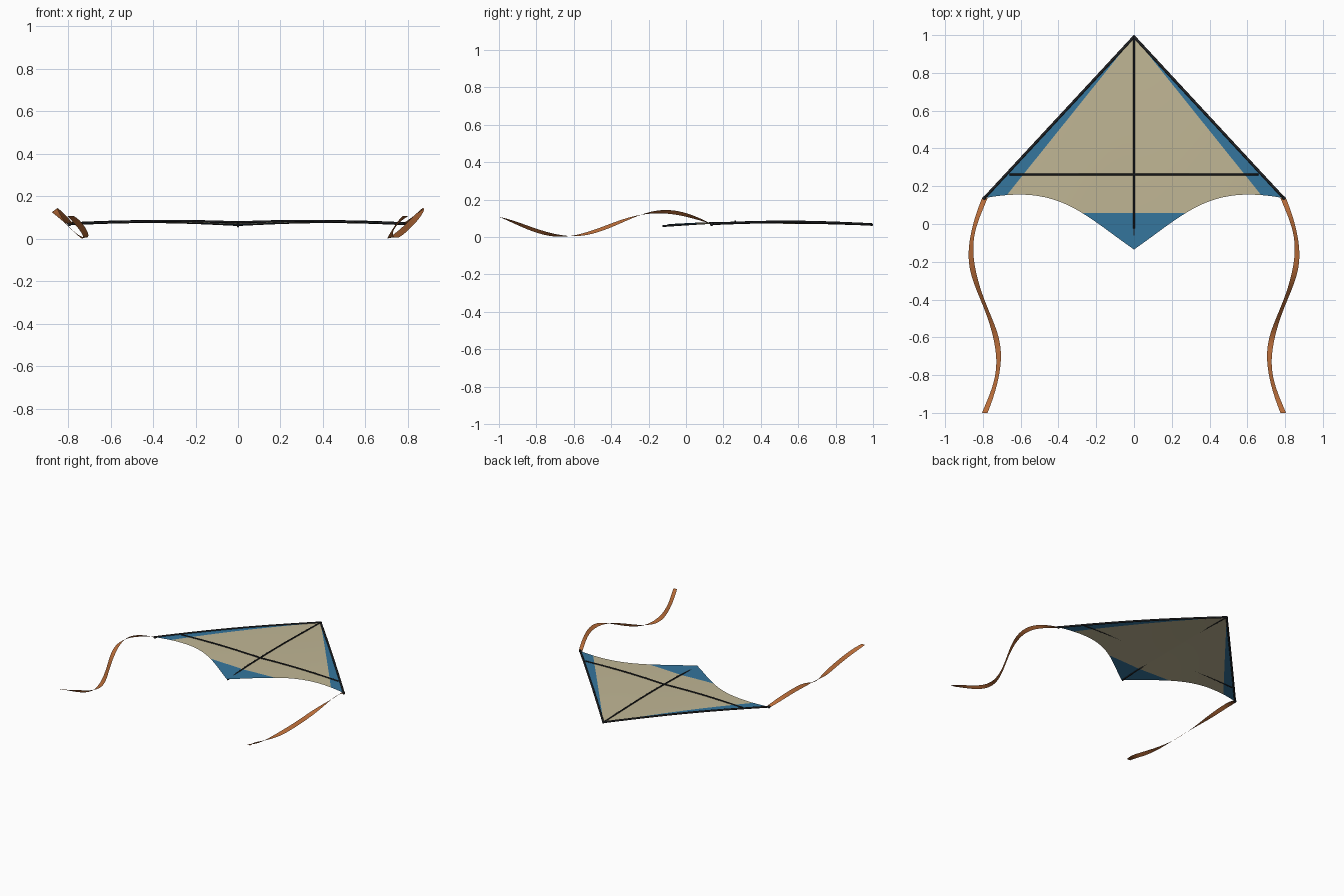
import bpy, bmesh
from math import sin, cos, pi
from mathutils import Vector
from mathutils.geometry import interpolate_bezier

if "Cube" in bpy.data.objects:
    bpy.data.objects.remove(bpy.data.objects["Cube"])


def material(name, rgb):
    m = bpy.data.materials.new(name)
    m.use_nodes = True
    m.diffuse_color = (*rgb, 1)
    m.node_tree.nodes["Principled BSDF"].inputs["Base Color"].default_value = (*rgb, 1)
    return m


CREAM = material("cream cloth", (0.53, 0.47, 0.30))
BLUE = material("blue cloth", (0.035, 0.18, 0.34))
RUST = material("rust ribbon", (0.48, 0.15, 0.04))
BLACK = material("black rod", (0.015, 0.016, 0.018))

NOSE = Vector((0, 0.992))
TIP = Vector((0.793, 0.137))
KEEL_Y = 0.057


def sail_z(x, y):
    """Height of the gently billowing cloth."""
    arch = sin(pi * min(abs(x) / TIP.x, 1))
    spine = sin(pi * (y + 0.14) / 1.14)
    return 0.066 + 0.009 * arch + 0.005 * spine


def finish(bm, name, mats):
    mesh = bpy.data.meshes.new(name)
    bm.to_mesh(mesh)
    bm.free()
    for m in mats:
        mesh.materials.append(m)
    for p in mesh.polygons:
        p.use_smooth = True
    ob = bpy.data.objects.new(name, mesh)
    bpy.context.collection.objects.link(ob)
    return ob


def strip_grid(bm, rows):
    """Join rows of points into a sheet."""
    rows = [[bm.verts.new(p) for p in row] for row in rows]
    for a, b in zip(rows, rows[1:]):
        for i in range(len(a) - 1):
            bm.faces.new((a[i], b[i], b[i + 1], a[i + 1]))


# Sail: half sheet between the leading edge and the curved trailing edge, mirrored
edge = interpolate_bezier(Vector((0, -0.135, 0)), Vector((0.28, 0.06, 0)),
                          Vector((0.4, 0.21, 0)), Vector((TIP.x, TIP.y, 0)), 25)
for side, name in ((1, "sail_left"), (-1, "sail_right")):
    rows = []
    for p in edge:
        top = NOSE.lerp(TIP, p.x / TIP.x).y
        ys = [p.y + (top - p.y) * j / 20 for j in range(21)]
        rows.append([(side * p.x, y, sail_z(p.x, y)) for y in ys])
    bm = bmesh.new()
    strip_grid(bm, rows)
    bmesh.ops.remove_doubles(bm, verts=bm.verts, dist=0.0005)
    # Seams of the blue edge panel and the blue keel panel
    seam = Vector((side * 0.847, 0.68, 0))
    apex = Vector((0, NOSE.y, 0))
    for co, no in ((apex, seam), (Vector((0, KEEL_Y, 0)), Vector((0, 1, 0)))):
        bmesh.ops.bisect_plane(bm, geom=bm.verts[:] + bm.edges[:] + bm.faces[:],
                               plane_co=co, plane_no=no, dist=1e-5)
    for f in bm.faces:
        c = f.calc_center_median()
        f.material_index = int(c.y < KEEL_Y or (c - apex).dot(seam) > 0)
        f.normal_update()
        if f.normal.z < 0:
            f.normal_flip()
    finish(bm, name, [CREAM, BLUE])


# Rods follow the cloth with a small varying offset
def rod(name, start, end, radius, lift):
    start, end = Vector(start), Vector(end)
    n, sides = 24, 8
    across = (end - start).normalized()
    across = Vector((-across.y, across.x, 0))
    bm = bmesh.new()
    rings = []
    for i in range(n + 1):
        p = start.lerp(end, i / n)
        c = Vector((p.x, p.y, sail_z(p.x, p.y) + lift(i / n)))
        ring = []
        for k in range(sides):
            a = 2 * pi * k / sides
            ring.append(bm.verts.new(c + across * radius * cos(a)
                                     + Vector((0, 0, radius * sin(a)))))
        rings.append(ring)
    for a, b in zip(rings, rings[1:]):
        for k in range(sides):
            j = (k + 1) % sides
            bm.faces.new((a[k], a[j], b[j], b[k]))
    bm.faces.new(rings[0])
    bm.faces.new(rings[-1])
    bmesh.ops.recalc_face_normals(bm, faces=bm.faces)
    finish(bm, name, [BLACK])


for side, name in ((1, "left"), (-1, "right")):
    rod("leading_edge_rod_" + name, NOSE, (side * TIP.x, TIP.y), 0.007, lambda t: 0.001)
rod("cross_rod", (-0.66, 0.263), (0.66, 0.263), 0.005, lambda t: 0.007 * sin(pi * t))
rod("spine_rod", (0, 0.98), (0, -0.125), 0.005,
    lambda t: 0.007 * sin(pi * t) if t < 0.8 else 0.0041 - 0.06 * (t - 0.8))


# Rounded joints at the nose and wing tips
def joint(name, x, y, radius):
    bm = bmesh.new()
    bmesh.ops.create_uvsphere(bm, u_segments=12, v_segments=8, radius=radius)
    bmesh.ops.translate(bm, verts=bm.verts, vec=(x, y, sail_z(x, y)))
    finish(bm, name, [BLACK])


joint("nose_joint", 0, NOSE.y, 0.008)
joint("left_tip_joint", TIP.x, TIP.y, 0.01)
joint("right_tip_joint", -TIP.x, TIP.y, 0.01)

# Trailing ribbons, waving sideways and up and down while they twist
for side, name in ((1, "left_ribbon"), (-1, "right_ribbon")):
    rows = []
    for i in range(65):
        t = i / 64
        c = Vector((side * (0.79 + 0.073 * sin(2 * pi * t)), TIP.y - (1 + TIP.y) * t,
                    0.07 + 0.065 * sin(2.2 * pi * t)))
        twist = 0.8 * sin(3 * pi * t)
        half = Vector((cos(twist), 0, sin(twist))) * 0.0145
        rows.append([c - half, c, c + half])
    bm = bmesh.new()
    strip_grid(bm, rows)
    for f in bm.faces:
        f.normal_update()
        if f.normal.z < 0:
            f.normal_flip()
    finish(bm, name, [RUST])
